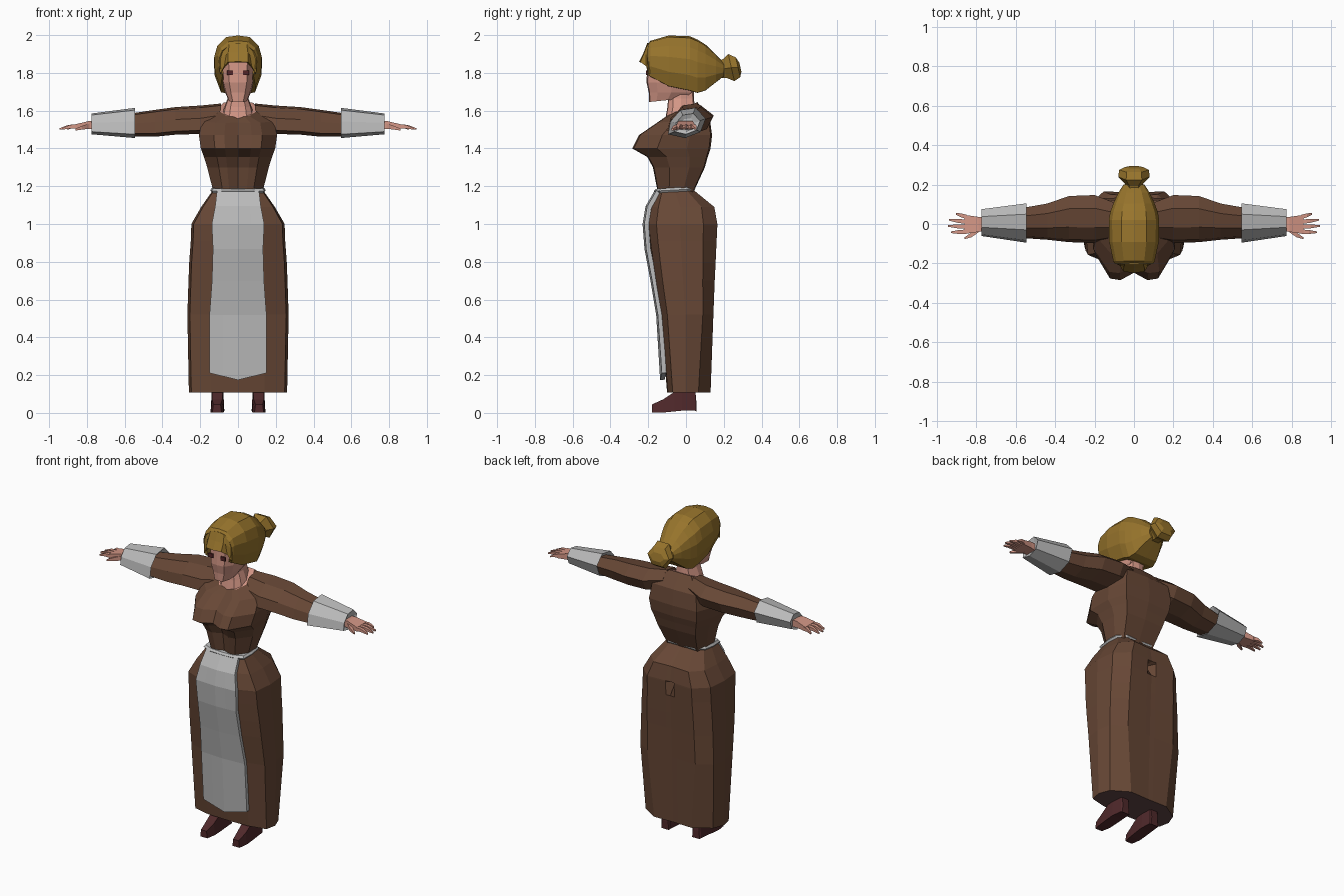
import bpy, bmesh, math
from mathutils import Vector

if "Cube" in bpy.data.objects:
    bpy.data.objects.remove(bpy.data.objects["Cube"])


def material(name, rgb):
    m = bpy.data.materials.new(name)
    m.diffuse_color = (*rgb, 1)
    m.use_nodes = True
    m.node_tree.nodes["Principled BSDF"].inputs["Base Color"].default_value = m.diffuse_color
    return m


BROWN = material("brown_cloth", (0.135, 0.063, 0.036))
GREY = material("pale_linen", (0.50, 0.50, 0.50))
SKIN = material("skin", (0.66, 0.31, 0.24))
HAIR = material("golden_hair", (0.31, 0.175, 0.025))
SHOE = material("dark_red_leather", (0.08, 0.022, 0.024))
EYE = material("dark_eye", (0.085, 0.018, 0.02))
LINING = material("skirt_lining", (0.12, 0.062, 0.060))


def finish(name, bm, mats, thickness=0):
    bmesh.ops.recalc_face_normals(bm, faces=bm.faces)
    mesh = bpy.data.meshes.new(name)
    bm.to_mesh(mesh)
    bm.free()
    for m in mats:
        mesh.materials.append(m)
    ob = bpy.data.objects.new(name, mesh)
    bpy.context.collection.objects.link(ob)
    if thickness:
        mod = ob.modifiers.new("thickness", 'SOLIDIFY')
        mod.thickness = thickness
        mod.offset = 0
    return ob


def loft(name, rings, mats, closed=True, caps=True, thickness=0, rule=None):
    """Skin a list of point rings (or open strips) with quads."""
    bm = bmesh.new()
    vs = [[bm.verts.new(p) for p in r] for r in rings]
    n = len(rings[0])
    for a, b in zip(vs, vs[1:]):
        for i in range(n if closed else n - 1):
            j = (i + 1) % n
            bm.faces.new((a[i], a[j], b[j], b[i]))
    if caps:
        bm.faces.new(vs[0])
        bm.faces.new(vs[-1])
    bm.normal_update()
    if rule:
        for f in bm.faces:
            f.material_index = rule(f)
    return finish(name, bm, mats, thickness)


def mirrored(half):
    """Complete a half outline that starts and ends near the centre plane."""
    other = [Vector((-p[0], p[1], p[2])) for p in reversed(half) if p[0] > 1e-5]
    return [Vector(p) for p in half] + other


def body_ring(shape, z, w, front, back, tilt=0):
    return mirrored([(u * w, front + (back - front) * t, z + tilt * t) for u, t in shape])


# Arm cross-section: seven sides, highest towards the back
ARM = [(-1, -.75), (-.88, .1), (-.35, .85), (.45, 1), (1, .3), (.72, -.6), (-.1, -1)]


def arm_ring(x, y, z, ry, rz):
    return [Vector((x, y + ry * a, z + rz * b)) for a, b in ARM]


def flip(rings, s):
    return [[Vector((p.x * s, p.y, p.z)) for p in r] for r in rings]


# Skirt with a small pleat notch at the centre of the back
SKIRT = [(0, 0), (.54, .02), (.95, .13), (1, .47), (.95, .8), (.62, 1), (.12, .985), (0, .98)]
HEM = [(0, 0), (.54, .02), (.95, .13), (1, .42), (.9, .72), (.5, 1), (.12, .99), (0, .985)]
rings = [body_ring(HEM, .107, .26, -.10, .13)] + [body_ring(SKIRT, *r) for r in (
    (.52, .268, -.135, .145), (.70, .262, -.165, .152),
    (.80, .258, -.18, .157), (.91, .25, -.195, .162), (.992, .247, -.204, .166),
    (1.0, .247, -.205, .166), (1.09, .195, -.19, .150), (1.18, .132, -.15, .04))]
rings[5][7].y = .10
loft("skirt", rings, [BROWN, LINING], rule=lambda f: int(f.calc_center_median().z < .12))

# Bodice with full bust and skin showing in the neckline
BODICE = [(0, .09), (.35, 0), (.62, .02), (1, .32), (1, .7), (.8, .98), (0, 1)]
loft("bodice", [body_ring(BODICE, *r) for r in (
    (1.17, .13, -.15, .04), (1.30, .163, -.175, .10), (1.355, .18, -.205, .115),
    (1.40, .197, -.285, .13), (1.47, .207, -.25, .138), (1.535, .19, -.155, .125, .03),
    (1.57, .095, -.105, .06, .075))], [BROWN, SKIN],
    rule=lambda f: int(len(f.verts) > 4 and f.calc_center_median().z > 1.5))

# Waist tie
loft("waist_tie", [body_ring(SKIRT, z, w, f, b, .012) for z, w, f, b in (
    (1.162, .138, -.16, .042), (1.174, .147, -.17, .050), (1.186, .138, -.16, .042))], [GREY])

# Apron hanging down the front
rows = []
for z, w, y, point in ((1.172, .11, -.155, 0), (1.09, .12, -.203, 0), (1.0, .138, -.218, 0),
                       (.87, .132, -.208, 0), (.70, .137, -.176, 0), (.52, .15, -.146, 0),
                       (.212, .15, -.125, .037)):
    rows.append([Vector((u * w, y + .009 * abs(u), z - point * (1 - abs(u))))
                 for u in (-1, -.5, 0, .5, 1)])
loft("apron", rows, [GREY], closed=False, caps=False, thickness=.024)

# Neck and head
HEAD = [(0, 0), (.55, .02), (.92, .2), (1, .5), (.7, .95), (0, 1)]
loft("neck", [body_ring(HEAD, *r) for r in (
    (1.555, .085, -.11, .05, .05), (1.62, .072, -.098, .045), (1.665, .055, -.095, .043),
    (1.73, .05, -.09, .04))], [SKIN])
loft("head", [body_ring(HEAD, *r) for r in (
    (1.646, .05, -.195, .0, .02), (1.695, .068, -.197, .04), (1.75, .084, -.209, .06),
    (1.80, .088, -.207, .08), (1.88, .09, -.205, .08), (1.93, .08, -.18, .07))], [SKIN])


def box(name, centre, size, mat):
    bm = bmesh.new()
    bmesh.ops.create_cube(bm, size=1)
    for v in bm.verts:
        v.co = Vector(a * b for a, b in zip(v.co, size)) + Vector(centre)
    return finish(name, bm, [mat])


# Hair shell: arches from brow to nape, closed underneath at the back
arches = []
for y, top, w, low, inner in (
        (-.20, 1.945, .092, 1.795, .08), (-.185, 1.965, .10, 1.785, .08),
        (-.09, 1.992, .12, 1.735, .078), (.02, 1.988, .122, 1.712, .07),
        (.06, 1.97, .115, 1.70, .001), (.10, 1.945, .10, 1.712, .001),
        (.155, 1.892, .075, 1.755, .001), (.195, 1.85, .05, 1.785, .001)):
    h = top - low
    half = [(0, y, top), (w * .5, y, top - .03 * h), (w * .87, y, top - .2 * h),
            (w, y, top - .42 * h), (w * .97, y, low + .28 * h), (max(inner, w * .74), y, low),
            (inner - .002 if inner > .01 else inner, y, low)]
    arches.append(mirrored(half))
bm = bmesh.new()
grid = [[bm.verts.new(p) for p in r] for r in arches]
n = len(arches[0])
for k, (a, b) in enumerate(zip(grid, grid[1:])):
    for i in range(n):
        if i == 6 and k < 3:      # leave the face side open
            continue
        j = (i + 1) % n
        bm.faces.new((a[i], a[j], b[j], b[i]))
bm.faces.new(grid[-1])
finish("hair", bm, [HAIR], .012)

# Fringe over the brow, with a raised middle lock
fringe = [[(0, -.20, 1.957), (.045, -.20, 1.95), (.055, -.198, 1.942), (.09, -.19, 1.915)],
          [(0, -.22, 1.905), (.05, -.217, 1.905), (.058, -.208, 1.90), (.098, -.192, 1.87)],
          [(0, -.244, 1.857), (.05, -.238, 1.857), (.07, -.207, 1.835), (.094, -.195, 1.795)]]
strips = [[Vector((-x, y, z)) for x, y, z in reversed(r[1:])] + [Vector(p) for p in r]
          for r in fringe]
loft("fringe", strips, [HAIR], closed=False, caps=False, thickness=.01)

# Bun: six-sided rings along a backward axis
bun = []
for y, zc, rx, rz in ((.165, 1.815, .045, .045), (.205, 1.822, .047, .052),
                      (.24, 1.828, .08, .075), (.275, 1.83, .075, .055), (.288, 1.83, .05, .025)):
    bun.append([Vector((rx * math.cos(i * math.tau / 6), y - (.25 * rz * math.sin(i * math.tau / 6)),
                        zc + 1.1 * rz * math.sin(i * math.tau / 6))) for i in range(6)])
loft("bun", bun, [HAIR])


def bar(name, stations, mat, s):
    """Four-sided tapered limb from (x, y, z, half_y, half_z) stations."""
    r = [[Vector((x, y + a * hy, z + b * hz)) for a, b in ((1, 1), (-1, 1), (-1, -1), (1, -1))]
         for x, y, z, hy, hz in stations]
    loft(name, flip(r, s), [mat])


for side, s in (("right", -1), ("left", 1)):
    # Eye plate
    box(side + "_eye", (s * .043, -.2065, 1.80), (.032, .0095, .024), EYE)

    # Sleeve and flared cuff
    loft(side + "_sleeve", flip([arm_ring(*p) for p in (
        (.09, .015, 1.57, .09, .068), (.20, .025, 1.552, .122, .075),
        (.33, .025, 1.546, .117, .073), (.44, .012, 1.533, .092, .071),
        (.57, .005, 1.525, .076, .06))], s), [BROWN])
    loft(side + "_cuff", flip([arm_ring(*p) for p in (
        (.57, .005, 1.532, .064, .052), (.545, .005, 1.535, .10, .080),
        (.775, .007, 1.53, .068, .055), (.765, .005, 1.525, .045, .035))], s), [GREY])

    # Hand: palm, four fingers and a thumb
    bar(side + "_palm", ((.75, 0, 1.52, .034, .022), (.79, -.002, 1.525, .038, .02),
                         (.86, -.002, 1.515, .048, .013)), SKIN, s)
    for i, (y, tip, end) in enumerate(((.036, .052, .905), (.011, .021, .94),
                                       (-.014, -.010, .945), (-.039, -.042, .93))):
        bar(f"{side}_finger_{i + 1}", ((.85, y, 1.516, .011, .011),
            ((.85 + end) / 2, (y + tip) / 2, 1.516, .010, .009),
            (end, tip, 1.503, .004, .004)), SKIN, s)
    bar(side + "_thumb", ((.785, -.025, 1.518, .014, .014), (.825, -.055, 1.51, .012, .010),
                          (.86, -.072, 1.50, .005, .005)), SKIN, s)

    # Shoe: box sections from heel to toe
    shoe = []
    for y, lo, hi, w in ((.055, .012, .06, .026), (.047, .012, .15, .030), (-.02, .012, .15, .036),
                         (-.06, .008, .112, .036), (-.12, .002, .072, .034),
                         (-.18, .002, .045, .024)):
        cx = .108 - .02 * y
        shoe.append([Vector((cx + a * w, y, z)) for a, z in
                     ((-1, lo), (1, lo), (.8, hi), (-.8, hi))])
    shoe[0] = [p + Vector((0, 0, -.004)) for p in shoe[0]]
    loft(side + "_shoe", flip(shoe, s), [SHOE])
